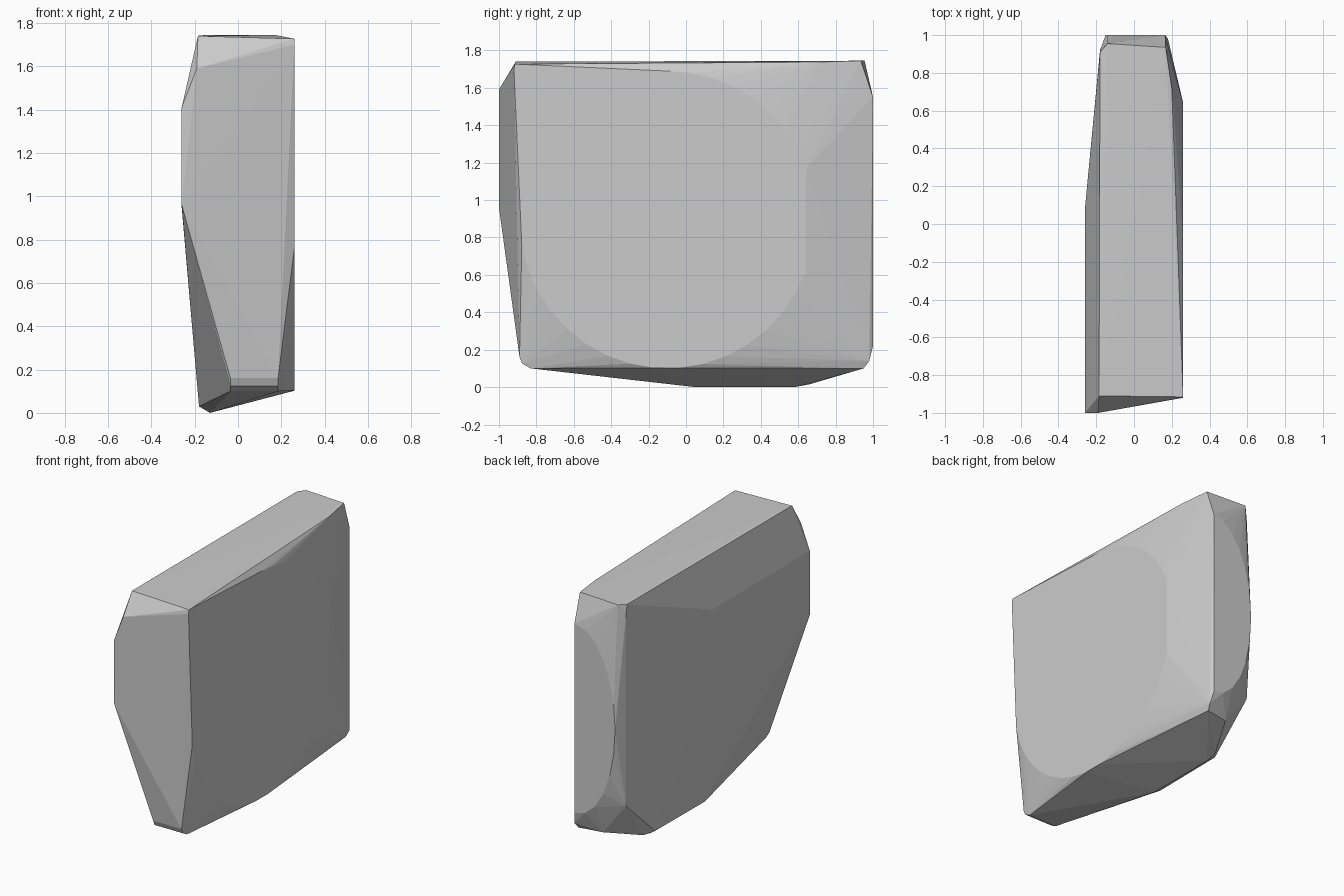
import bpy, bmesh
from math import radians, cos, sin

if "Cube" in bpy.data.objects:
    bpy.data.objects.remove(bpy.data.objects["Cube"])


def arc(cu, cv, ru, rv, start, end, n):
    """Points along an elliptical arc in a 2D plane."""
    return [(cu + ru * cos(radians(start + (end - start) * i / n)),
             cv + rv * sin(radians(start + (end - start) * i / n)))
            for i in range(n + 1)]


# right flat: round rim plus front corners
points = [(0.26, y, z) for y, z in arc(-0.10, 0.90, 0.79, 0.80, 190, 340, 16)]
points += [(0.26, y, z) for y, z in arc(-0.10, 0.90, 0.79, 0.79, 20, 90, 8)]
points += [(0.26, -0.92, 1.70), (0.26, -0.915, 1.727)]

# back flat: lens-shaped, straight on the right
points += [(x, 1.0, z) for x, z in arc(0.165, 0.885, 0.315, 0.665, 90, 270, 12)]

# left flat and the front-left edge
points += [(-0.26, -1.0, 0.96), (-0.26, -1.0, 1.41), (-0.26, 0.08, 1.41),
           (-0.26, 0.08, 0.95), (-0.19, -1.0, 1.59)]

# top rim
points += [(-0.185, -0.91, 1.74), (-0.18, 0.91, 1.742), (-0.14, 0.955, 1.745),
           (0.168, 0.935, 1.745), (0.20, 0.72, 1.738)]

# back-left upright edge
points += [(-0.18, 0.92, 1.68), (-0.18, 0.92, 0.33)]

# bottom keel and lower corners
points += [(-0.18, 0.05, 0.03), (-0.18, 0.60, 0.035), (-0.13, 0.05, 0.0),
           (-0.13, 0.58, 0.0), (-0.13, 0.66, 0.015)]
points += [(0.0, 0.92, 0.10), (0.17, 0.95, 0.10), (0.18, 0.98, 0.14)]
for x in (-0.035, 0.185):
    points += [(x, -0.89, 0.16), (x, -0.875, 0.125), (x, -0.83, 0.10)]

# one convex block wrapped around the profiles
bm = bmesh.new()
for p in points:
    bm.verts.new(p)
result = bmesh.ops.convex_hull(bm, input=bm.verts)
loose = [v for v in bm.verts if not v.link_faces]
bmesh.ops.delete(bm, geom=loose, context='VERTS')
bmesh.ops.dissolve_limit(bm, angle_limit=radians(0.5), verts=bm.verts, edges=bm.edges)
bmesh.ops.recalc_face_normals(bm, faces=bm.faces)

mesh = bpy.data.meshes.new("stone_slab")
bm.to_mesh(mesh)
bm.free()
slab = bpy.data.objects.new("stone_slab", mesh)
bpy.context.collection.objects.link(slab)
